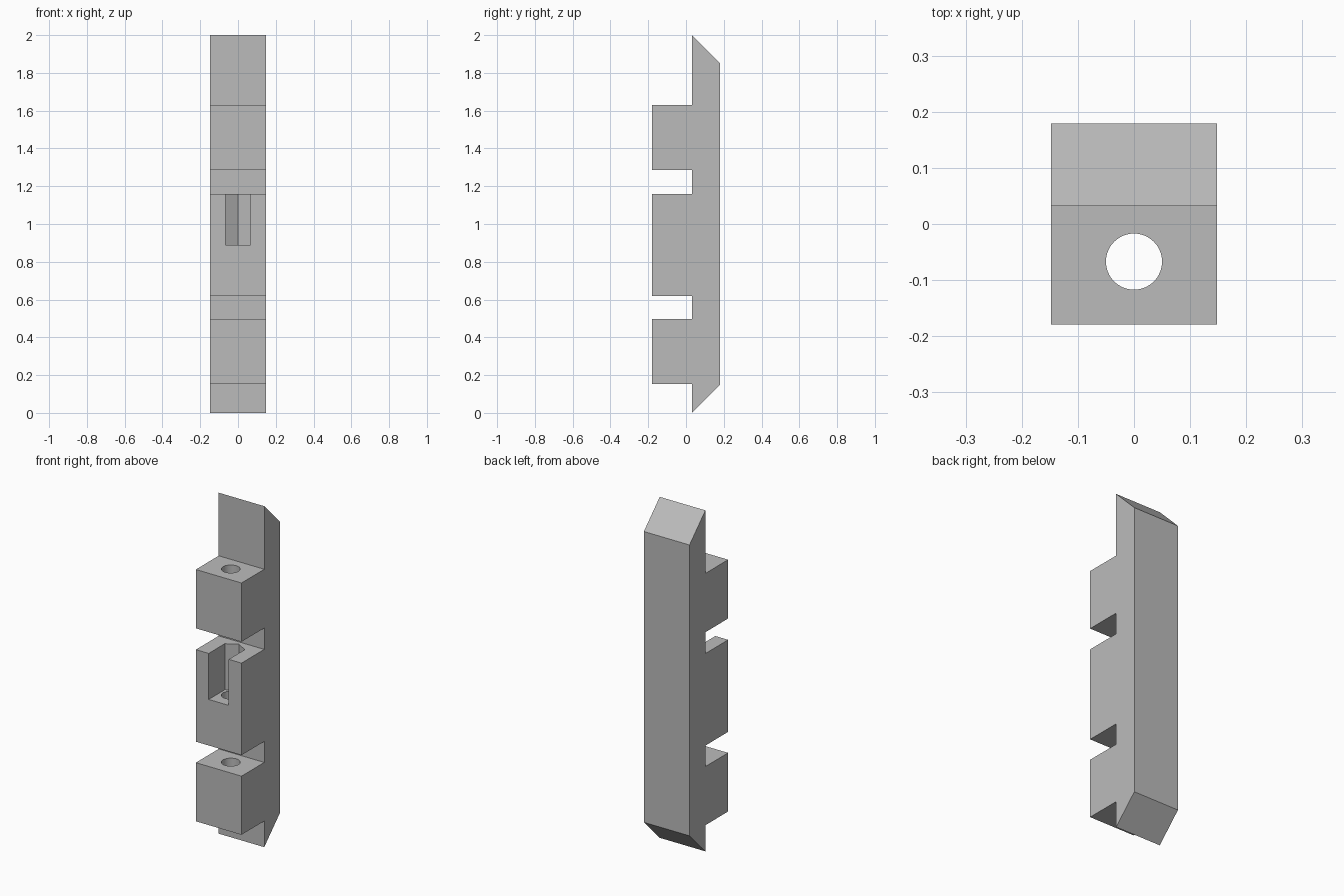
import bpy
import bmesh
import math

if "Cube" in bpy.data.objects:
    bpy.data.objects.remove(bpy.data.objects["Cube"], do_unlink=True)

HALF_W = 0.148
FRONT, STEP, BACK = -0.179, 0.032, 0.179
BORE_Y = -0.067

grey = bpy.data.materials.new("plain grey")
grey.use_nodes = True
colour = (0.5, 0.5, 0.5, 1)
grey.diffuse_color = colour
grey.node_tree.nodes["Principled BSDF"].inputs["Base Color"].default_value = colour


def prism(name, outline, direction, place):
    """Extrude an outline; place() turns each 2D point into 3D."""
    bm = bmesh.new()
    face = bm.faces.new([bm.verts.new(place(a, b)) for a, b in outline])
    ext = bmesh.ops.extrude_face_region(bm, geom=[face])
    verts = [v for v in ext["geom"] if isinstance(v, bmesh.types.BMVert)]
    bmesh.ops.translate(bm, verts=verts, vec=direction)
    bmesh.ops.recalc_face_normals(bm, faces=bm.faces)
    mesh = bpy.data.meshes.new(name)
    bm.to_mesh(mesh)
    bm.free()
    mesh.materials.append(grey)
    obj = bpy.data.objects.new(name, mesh)
    bpy.context.collection.objects.link(obj)
    return obj


def circle(radius, count, turn=0):
    return [(radius * math.cos(turn + math.tau * i / count),
             BORE_Y + radius * math.sin(turn + math.tau * i / count))
            for i in range(count)]


# Side profile: bevelled back bar with three front knuckles
profile = [(BACK, 0.147), (BACK, 1.853), (STEP, 2)]
for top, bottom in ((1.63, 1.285), (1.16, 0.62), (0.497, 0.153)):
    profile += [(STEP, top), (FRONT, top), (FRONT, bottom), (STEP, bottom)]
profile.append((STEP, 0))
body = prism("hinge_bar", profile, (2 * HALF_W, 0, 0),
             lambda y, z: (-HALF_W, y, z))

# Vertical bore through all knuckles
bore = prism("bore_cutter", circle(0.05, 64), (0, 0, 1.8),
             lambda x, y: (x, y, 0.1))

# Nut pocket: hexagonal at the back, open at the front and top
r = 0.075
w = r * math.cos(math.pi / 6)
pocket = [(-w, FRONT - 0.1), (w, FRONT - 0.1), (w, BORE_Y + r / 2),
          (0, BORE_Y + r), (-w, BORE_Y + r / 2)]
slot = prism("pocket_cutter", pocket, (0, 0, 0.33), lambda x, y: (x, y, 0.89))

bpy.context.view_layer.objects.active = body
body.select_set(True)
for cutter in (bore, slot):
    mod = body.modifiers.new(cutter.name, "BOOLEAN")
    mod.operation = "DIFFERENCE"
    mod.solver = "EXACT"
    mod.object = cutter
    bpy.ops.object.modifier_apply(modifier=mod.name)
    bpy.data.objects.remove(cutter, do_unlink=True)
bpy.ops.object.shade_smooth_by_angle(angle=math.radians(30))
